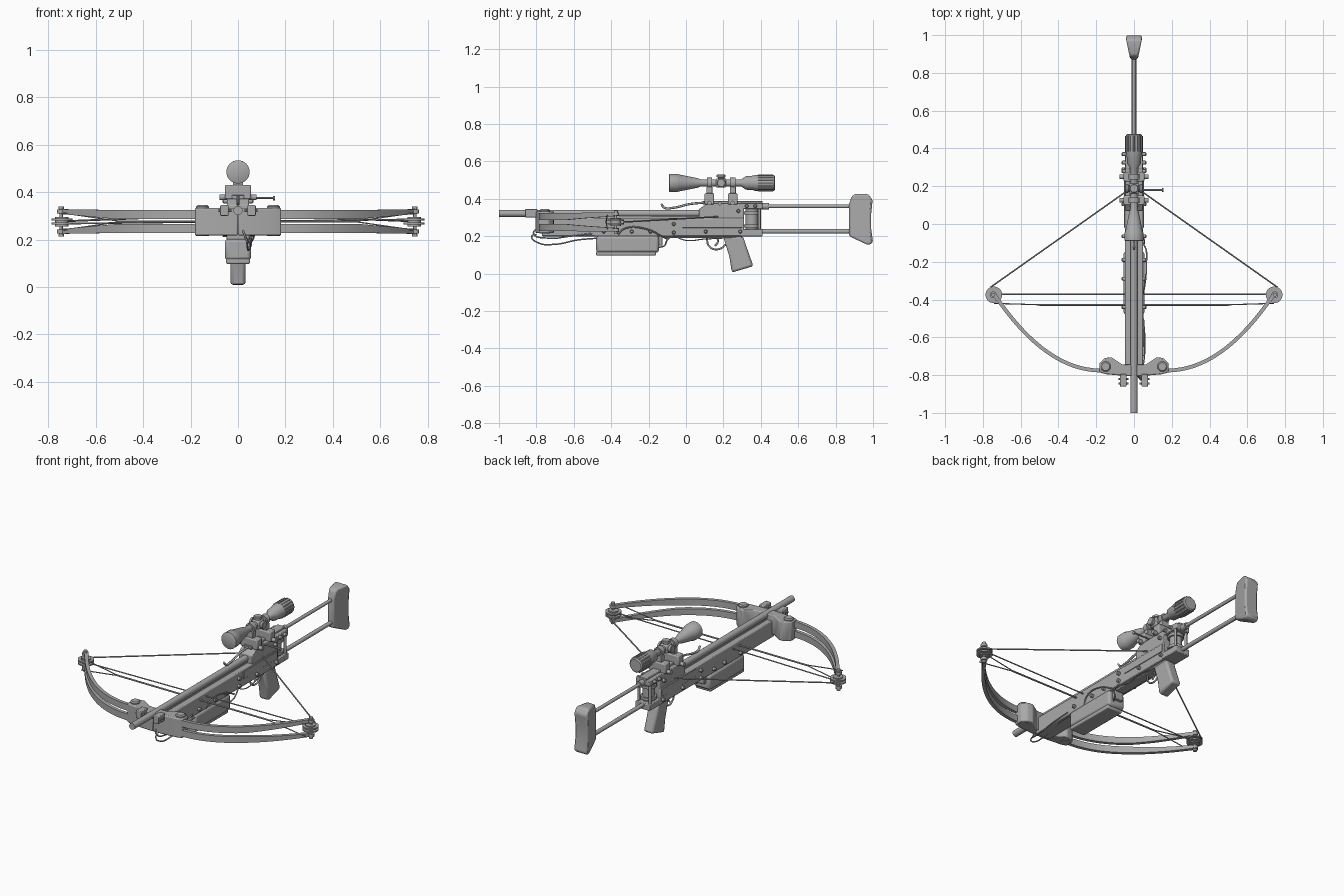
import bpy, bmesh, math
from mathutils import Vector, geometry

cube = bpy.data.objects.get("Cube")
if cube:
    bpy.data.objects.remove(cube)

mat = bpy.data.materials.new("plain grey")
mat.use_nodes = True
grey = (0.4, 0.4, 0.4, 1)
mat.diffuse_color = grey
mat.node_tree.nodes["Principled BSDF"].inputs["Base Color"].default_value = grey


def finish(name, bm, bevel=0.0, smooth=True):
    bmesh.ops.recalc_face_normals(bm, faces=bm.faces)
    me = bpy.data.meshes.new(name)
    bm.to_mesh(me)
    bm.free()
    ob = bpy.data.objects.new(name, me)
    bpy.context.collection.objects.link(ob)
    me.materials.append(mat)
    if bevel:
        mod = ob.modifiers.new("bevel", 'BEVEL')
        mod.width, mod.segments = bevel, 2
    if smooth:
        bpy.ops.object.select_all(action='DESELECT')
        bpy.context.view_layer.objects.active = ob
        ob.select_set(True)
        bpy.ops.object.shade_smooth_by_angle(angle=math.radians(35))
    return ob


def box(name, x, y, z, bevel=0.004):
    """Box from (low, high) ranges on each axis."""
    bm = bmesh.new()
    bmesh.ops.create_cube(bm, size=1)
    for v in bm.verts:
        v.co = [(r[0] + r[1]) / 2 + c * (r[1] - r[0]) for r, c in zip((x, y, z), v.co)]
    return finish(name, bm, bevel)


def lathe(name, start, direction, profile, sides=24):
    """Closed solid of revolution; profile holds (distance, radius)."""
    bm = bmesh.new()
    rot = Vector(direction).to_track_quat('Z', 'Y')
    rings = []
    for d, r in profile:
        rings.append([bm.verts.new(Vector(start) + rot @ Vector(
            (r * math.cos(math.tau * i / sides), r * math.sin(math.tau * i / sides), d)))
            for i in range(sides)])
    for a, b in zip(rings, rings[1:]):
        for i in range(sides):
            j = (i + 1) % sides
            bm.faces.new((a[i], a[j], b[j], b[i]))
    bm.faces.new(rings[0])
    bm.faces.new(rings[-1])
    return finish(name, bm)


def rod(name, a, b, r, sides=16):
    d = Vector(b) - Vector(a)
    return lathe(name, a, d, [(0, r), (d.length, r)], sides)


def prism(name, points, axis, low, high, bevel=0.004):
    """Extrude a 2D outline along x (points are y, z) or z (points are x, y)."""
    bm = bmesh.new()
    place = (lambda p, t: (t, *p)) if axis == 'x' else (lambda p, t: (*p, t))
    a = [bm.verts.new(place(p, low)) for p in points]
    b = [bm.verts.new(place(p, high)) for p in points]
    bm.faces.new(a)
    bm.faces.new(b)
    for i in range(len(a)):
        j = (i + 1) % len(a)
        bm.faces.new((a[i], a[j], b[j], b[i]))
    return finish(name, bm, bevel)


def wire(name, points, r):
    cu = bpy.data.curves.new(name, 'CURVE')
    cu.dimensions, cu.bevel_depth, cu.bevel_resolution = '3D', r, 2
    cu.use_fill_caps = True
    sp = cu.splines.new('BEZIER')
    sp.bezier_points.add(len(points) - 1)
    for bp, p in zip(sp.bezier_points, points):
        bp.co = p
        bp.handle_left_type = bp.handle_right_type = 'AUTO'
    cu.materials.append(mat)
    ob = bpy.data.objects.new(name, cu)
    bpy.context.collection.objects.link(ob)


# Barrel and main beam
rod("barrel", (0, -1, .322), (0, .09, .322), .019, 24)
box("barrel_bed", (-.014, .014), (-.78, .09), (.285, .308), .002)
box("main_beam", (-.048, .048), (-.77, .31), (.2, .298), .005)
box("beam_keel", (-.03, .03), (-.12, .3), (.19, .205))
prism("receiver", [(.07, .29), (.31, .29), (.31, .375), (.11, .375), (.07, .345)], 'x', -.046, .046)
box("sight_rail", (-.025, .025), (.09, .41), (.37, .388), .003)

# Rear frame with tension drum
box("rear_plate_lower", (-.048, .048), (.29, .41), (.2, .238))
box("rear_plate_upper", (-.046, .046), (.29, .41), (.345, .378))
rod("tension_drum", (0, .352, .235), (0, .352, .348), .034, 24)
for z in (.255, .325):
    rod("drum_collar", (0, .352, z - .008), (0, .352, z + .008), .044, 24)
for s in (-1, 1):
    rod("rear_post", (s * .037, .392, .235), (s * .037, .392, .35), .008)

# Shoulder stock
rod("stock_rod_upper", (0, .4, .36), (0, .9, .36), .010)
rod("stock_rod_lower", (0, .4, .226), (0, .9, .226), .012)
rod("stock_collar", (0, .405, .36), (0, .445, .36), .018)
butt = prism("shoulder_pad", [(.872, .2), (.872, .372), (.886, .415), (.905, .425), (.975, .425),
             (.998, .395), (.99, .32), (.99, .24), (1, .17), (.985, .155), (.965, .157)],
             'x', -.043, .043, .01)
for v in butt.data.vertices:
    v.co.x *= min(1, .45 + (v.co.y - .872) * 5.5)

# Grip and trigger
grip = prism("grip", [(.2, .195), (.305, .2), (.318, .16), (.36, .04), (.245, .006), (.232, .09)],
             'x', -.032, .032, .012)
wire("trigger_guard", [(0, .11, .2), (0, .125, .145), (0, .17, .13), (0, .225, .165)], .005)
wire("trigger", [(0, .165, .2), (0, .17, .17), (0, .155, .148)], .005)

# Underslung box
box("power_box", (-.055, .055), (-.48, -.145), (.112, .203), .014)
box("power_box_base", (-.05, .05), (-.48, -.16), (.097, .12), .006)
box("power_box_latch", (-.03, .03), (-.16, -.125), (.15, .2))

# Telescopic sight
scope_z = .485
lathe("sight_tube", (0, -.09, scope_z), (0, 1, 0),
      [(0, .044), (.003, .049), (.045, .049), (.05, .046), (.15, .026), (.17, .019), (.385, .019),
       (.41, .036), (.45, .039), (.46, .043), (.56, .043), (.566, .036)], 32)
for i in range(16):
    a = math.tau * i / 16
    x, z = .043 * math.cos(a), scope_z + .043 * math.sin(a)
    rod("focus_rib", (x, .385, z), (x, .465, z), .004, 6)
box("turret_body", (-.025, .025), (.16, .215), (scope_z - .025, scope_z + .025), .008)
for name, d in (("turret_top", (0, 0, 1)), ("turret_left", (1, 0, 0)), ("turret_right", (-1, 0, 0))):
    lathe(name, (0, .188, scope_z), d, [(0, .018), (.03, .018), (.031, .024), (.042, .024), (.045, .02)])
rod("cocking_pin", (.03, .18, .375), (.155, .18, .375), .005, 10)
rod("cocking_pin_tip", (.148, .18, .375), (.156, .18, .375), .01, 10)
for y in (.125, .25):
    box("sight_mount", (-.055, .055), (y - .025, y + .025), (.37, .43), .006)
    box("sight_mount_neck", (-.022, .022), (y - .016, y + .016), (.425, .465), .003)
    rod("sight_ring", (0, y - .014, scope_z), (0, y + .014, scope_z), .028, 24)
    rod("mount_bolt", (-.078, y, .378), (.078, y, .378), .012, 12)

# Retainer spring in front of the sight
wire("retainer_spring", [(0, .1, .38), (0, .02, .372), (0, -.07, .352), (0, -.115, .352),
                         (0, -.132, .372)], .006)

# Riser, limb by limb
bow_z = .276
for s in (-1, 1):
    def at(x, y, z):
        return (s * x, y, z)

    prism("riser_arm", [(s * x, y) for x, y in ((.0, -.745), (.06, -.745), (.12, -.705), (.155, -.71),
          (.182, -.735), (.182, -.785), (.15, -.795), (.04, -.805), (.0, -.805))], 'z', .217, .333, .006)
    lathe("limb_bolt", at(.15, -.755, .215), (0, 0, 1), [(0, .027), (.124, .027), (.13, .021)])
    box("front_clamp", sorted((s * .04, s * .075)), (-.86, -.795), (.3, .345))
    for y in (-.845, -.82):
        rod("clamp_screw", at(.028, y, .322), at(.082, y, .322), .006, 10)

    # Paired curved limbs, tapering towards the cams
    path = geometry.interpolate_bezier(*[Vector(p) for p in (
        (.15, -.775), (.42, -.79), (.62, -.55), (.745, -.365))], 24)
    for side, label in ((1, "upper"), (-1, "lower")):
        bm = bmesh.new()
        rings = []
        for i, p in enumerate(path):
            t = path[min(i + 1, 23)] - path[max(i - 1, 0)]
            n = Vector((-t.y, t.x)).normalized() * .010
            taper = max(0, (p.x - .5) / .245)
            inner, outer = .010 + .022 * taper, .048 + .004 * taper
            rings.append([bm.verts.new(at(p.x + k * n.x, p.y + k * n.y, bow_z + side * h))
                          for k, h in ((1, inner), (1, outer), (-1, outer), (-1, inner))])
        for a, b in zip(rings, rings[1:]):
            for i in range(4):
                j = (i + 1) % 4
                bm.faces.new((a[i], a[j], b[j], b[i]))
        bm.faces.new(rings[0])
        bm.faces.new(rings[-1])
        finish("limb_" + label, bm)
        rod("limb_tip_" + label, at(.745, -.375, bow_z + side * .034),
            at(.745, -.375, bow_z + side * .05), .018)

        # Cam discs and cables on this level
        z = bow_z + side * .009
        rod("cam_disc", at(.742, -.375, z - .004), at(.742, -.375, z + .004), .044, 32)
        rod("axle_cap", at(.745, -.375, bow_z + side * .052), at(.745, -.375, bow_z + side * .063), .011, 12)
        rod("cable_split", at(.74, -.42, bow_z + side * .036), at(.49, -.428, bow_z), .003, 6)
    rod("cam_core", at(.742, -.375, bow_z - .02), at(.742, -.375, bow_z + .02), .028, 24)
    rod("axle", at(.745, -.375, bow_z - .06), at(.745, -.375, bow_z + .06), .007, 12)
    rod("bowstring", at(.76, -.335, bow_z), at(.03, .18, .305), .004, 8)
    rod("cable_rear", at(.74, -.372, bow_z + s * .009), at(0, -.372, bow_z), .0035, 8)
    rod("cable_front", at(.5, -.428, bow_z), at(0, -.428, bow_z), .005, 8)

    # Side hardware
    for y, z in ((-.44, .225), (-.29, .225), (-.19, .225), (-.065, .265), (-.065, .22),
                 (.105, .225), (.29, .225), (.325, .362), (.37, .362), (.28, .335)):
        lathe("side_bolt", at(.04, y, z), (s, 0, 0), [(0, .010), (.021, .010), (.025, .006)], 12)
    box("side_plate", sorted((s * .045, s * .052)), (-.02, .3), (.245, .29), .002)

# Loose wiring
wire("front_wire", [(.03, -.8, .21), (.035, -.825, .2), (.04, -.79, .165), (.045, -.7, .157),
                    (.05, -.58, .18), (.045, -.47, .19)], .004)
wire("front_wire_inner", [(.02, -.8, .24), (.03, -.815, .215), (.05, -.74, .19), (.057, -.62, .2),
                          (.05, -.5, .215)], .004)
wire("side_wire", [(.045, -.37, .2), (.056, -.33, .24), (.066, -.2, .235), (.062, -.13, .2),
                   (.045, -.1, .185)], .004)
wire("box_wire", [(.02, -.15, .14), (.04, -.115, .15), (.055, -.1, .18), (.045, -.06, .21)], .004)
wire("trigger_wire", [(.03, -.06, .2), (.045, 0, .178), (.045, .1, .185), (.03, .2, .19)], .003)
